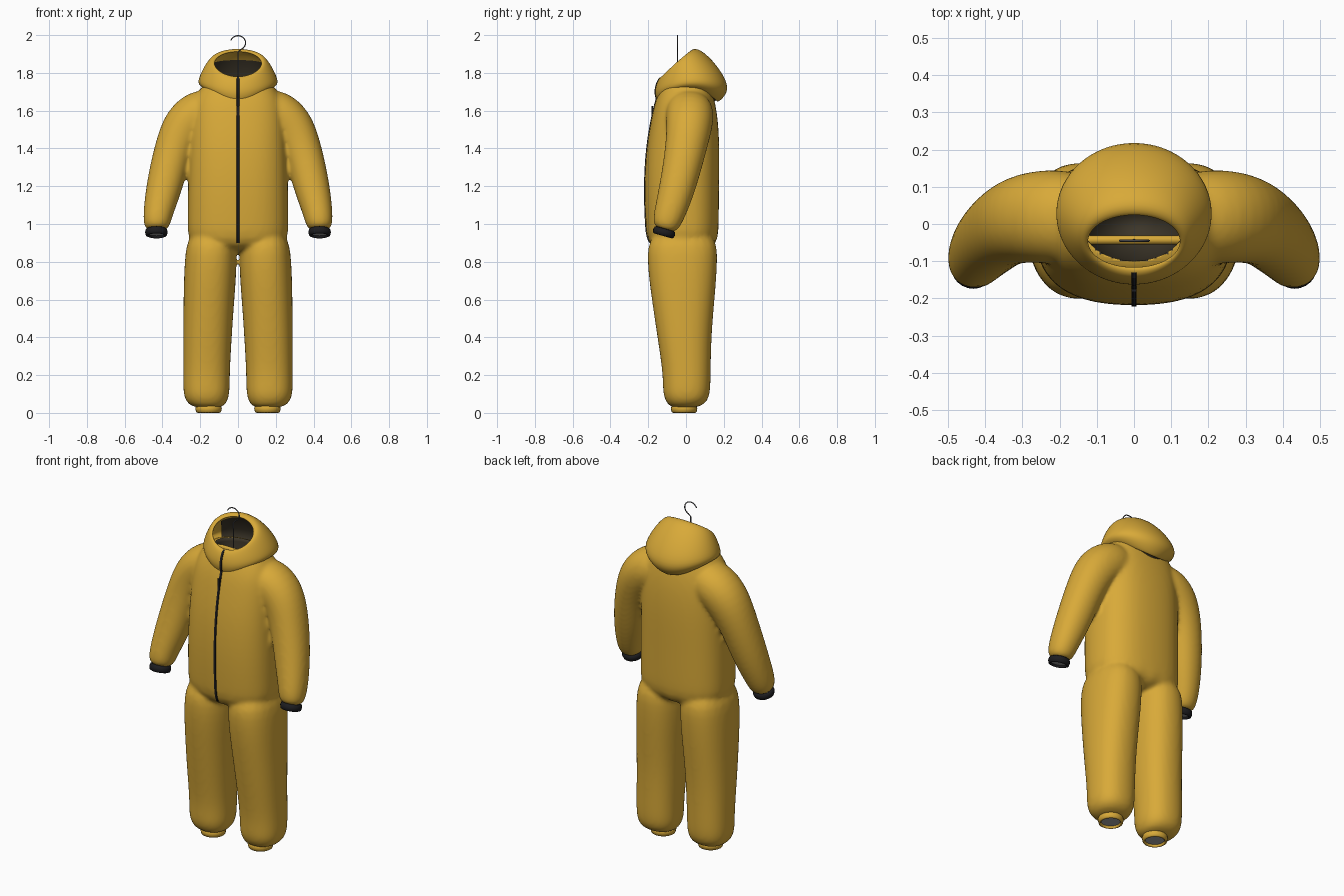
import bpy, bmesh, math
from mathutils import Vector
from mathutils.bvhtree import BVHTree

if "Cube" in bpy.data.objects:
    bpy.data.objects.remove(bpy.data.objects["Cube"])


def mat(name, rgb):
    m = bpy.data.materials.new(name)
    m.diffuse_color = (*rgb, 1)
    m.use_nodes = True
    m.node_tree.nodes["Principled BSDF"].inputs["Base Color"].default_value = m.diffuse_color
    return m


YELLOW = mat("suit yellow", (0.69, 0.40, 0.04))
BLACK = mat("trim black", (0.012, 0.012, 0.014))
LINING = mat("dark lining", (0.045, 0.036, 0.022))
GREY = mat("inner grey", (0.36, 0.36, 0.36))
STEEL = mat("wire steel", (0.10, 0.10, 0.11))


def make(name, bm, material, smooth=True):
    me = bpy.data.meshes.new(name)
    bm.to_mesh(me)
    bm.free()
    me.materials.append(material)
    for p in me.polygons:
        p.use_smooth = smooth
    ob = bpy.data.objects.new(name, me)
    bpy.context.collection.objects.link(ob)
    return ob


def ring(c, n, ra, rb, power=2.0, count=20):
    """Superellipse section around c, facing n."""
    n = Vector(n).normalized()
    v = Vector((0, 1, 0))
    v = (v - n * v.dot(n)).normalized()
    u = v.cross(n)
    pts = []
    for i in range(count):
        t = 2 * math.pi * i / count
        a, b = math.cos(t), math.sin(t)
        a = math.copysign(abs(a) ** (2 / power), a)
        b = math.copysign(abs(b) ** (2 / power), b)
        pts.append(Vector(c) + u * a * ra + v * b * rb)
    return pts


def loft(bm, rings, caps=True, closed=True):
    vs = [[bm.verts.new(p) for p in r] for r in rings]
    n = len(vs[0])
    faces = []
    for a, b in zip(vs, vs[1:]):
        for i in range(n if closed else n - 1):
            j = (i + 1) % n
            faces.append(bm.faces.new((a[i], b[i], b[j], a[j])))
    if caps:
        faces += [bm.faces.new(vs[0]), bm.faces.new(vs[-1][::-1])]
        bmesh.ops.recalc_face_normals(bm, faces=faces)


def level(z, cx, rx, front, back, power):
    return ring((cx, (front + back) / 2, z), (0, 0, 1), rx, (back - front) / 2, power)


# Suit body: torso, legs and sleeves lofted, then fused into one soft skin
bm = bmesh.new()
torso = [(0.84, .268, -.205, .17), (1.0, .27, -.217, .176), (1.2, .268, -.224, .177),
         (1.4, .262, -.213, .18), (1.55, .255, -.187, .172), (1.65, .24, -.165, .155),
         (1.72, .2, -.135, .135), (1.76, .165, -.12, .125)]
loft(bm, [level(z, 0, rx, f, b, 2.5) for z, rx, f, b in torso])
leg = [(.98, .14, .125, -.2, .165), (.8, .144, .142, -.21, .17), (.6, .154, .136, -.183, .153),
       (.4, .162, .13, -.153, .135), (.2, .167, .124, -.122, .132), (.1, .167, .125, -.125, .13),
       (.055, .166, .108, -.105, .11), (.025, .158, .075, -.08, .062)]
arm = [((.08, .01, 1.62), (1, 0, -.2), .10, .11), ((.19, .02, 1.60), (.8, 0, -.5), .13, .13),
       ((.28, .02, 1.53), (.55, -.05, -.85), .125, .125), ((.342, 0, 1.4), (.3, -.18, -1), .103, .11),
       ((.39, -.043, 1.2), (.25, -.25, -1), .098, .098), ((.423, -.085, 1.06), (.15, -.3, -1), .08, .085),
       ((.43, -.105, 1.0), (.05, -.3, -1), .072, .074), ((.432, -.115, .965), (0, -.27, -.96), .054, .054)]
for s in (1, -1):
    loft(bm, [level(z, s * cx, rx, f, b, 2.3) for z, cx, rx, f, b in leg])
    loft(bm, [ring((s * c[0], c[1], c[2]), (s * n[0], n[1], n[2]), ra, rb, 2.1)
              for c, n, ra, rb in arm])
body = make("suit_body", bm, YELLOW)
body.modifiers.new("round", 'SUBSURF').levels = 2
rm = body.modifiers.new("fuse", 'REMESH')
rm.mode, rm.voxel_size, rm.use_smooth_shade = 'VOXEL', 0.011, True
sm = body.modifiers.new("soften", 'SMOOTH')
sm.factor, sm.iterations = 0.5, 8

# Neck cavity cut into the body
CAV_C, CAV_R = Vector((0, 0, 1.77)), Vector((.14, .10, .26))
bm = bmesh.new()
bmesh.ops.create_uvsphere(bm, u_segments=32, v_segments=20, radius=1)
bmesh.ops.scale(bm, vec=CAV_R, verts=bm.verts)
bmesh.ops.translate(bm, vec=CAV_C, verts=bm.verts)
cutter = make("neck_cutter", bm, LINING)
cutter.hide_render = True
cut = body.modifiers.new("neck", 'BOOLEAN')
cut.operation, cut.object = 'DIFFERENCE', cutter
bpy.context.view_layer.update()
dg = bpy.context.evaluated_depsgraph_get()
me = bpy.data.meshes.new_from_object(body.evaluated_get(dg))
body.modifiers.clear()
body.data = me
bpy.data.objects.remove(cutter)
me.materials.clear()
me.materials.append(YELLOW)
me.materials.append(LINING)
for p in me.polygons:
    d = p.center - CAV_C
    inside = sum((d[k] / CAV_R[k]) ** 2 for k in range(3)) < 1.02
    p.material_index = 1 if inside else 0
    p.use_smooth = True

# Hood: rings given by side (x, z), front (y, z) and back (y, z)
HOOD = [(.122, 1.855, -.118, 1.782, .02, 1.918), (.145, 1.872, -.135, 1.778, .06, 1.938),
        (.182, 1.83, -.147, 1.765, .145, 1.868), (.212, 1.768, -.16, 1.735, .222, 1.755),
        (.212, 1.735, -.168, 1.69, .222, 1.69), (.17, 1.712, -.152, 1.645, .17, 1.64)]


def hood_ring(r, t, inset=0.0):
    x, zs, fy, fz, by, bz = r
    s = math.sin(t)
    fy, by, x = fy + inset, by - inset, x - inset
    z = zs + (bz - fz) / 2 * s + ((bz + fz) / 2 - zs) * s * s
    return Vector((x * math.cos(t), (fy + by) / 2 + (by - fy) / 2 * s, z))


bm = bmesh.new()
loft(bm, [[hood_ring(r, 2 * math.pi * i / 28) for i in range(28)] for r in HOOD], caps=False)
hood = make("hood", bm, YELLOW)
so = hood.modifiers.new("thick", 'SOLIDIFY')
so.thickness, so.offset = 0.014, -1
hood.modifiers.new("round", 'SUBSURF').levels = 2
hood.modifiers["round"].render_levels = 2

# Dark lining at the back of the hood
bm = bmesh.new()
loft(bm, [[hood_ring(r, math.pi * (.12 + .76 * i / 14), .028) for i in range(15)]
          for r in HOOD[2:]], caps=False, closed=False)
make("hood_lining", bm, LINING)


# Cuffs: soft tubes with a grey inner wall
def cuff(name, c, n, r, tube, material):
    c, n = Vector(c), Vector(n).normalized()
    bm = bmesh.new()
    prof = [(r - .008, -tube), (r, -tube * .8), (r + .004, 0), (r, tube * .8), (r - .008, tube),
            (r - .013, tube * .8), (r - .014, -tube * .8), (r - .008, -tube)]
    loft(bm, [ring(c + n * h, n, q, q, 2, 24) for q, h in prof], caps=False)
    bmesh.ops.remove_doubles(bm, verts=bm.verts, dist=1e-5)
    bmesh.ops.recalc_face_normals(bm, faces=bm.faces)
    make(name, bm, material)
    bm = bmesh.new()
    bm.faces.new([bm.verts.new(p) for p in ring(c + n * tube * .35, n, r - .012, r - .012, 2, 24)])
    make(name + "_inside", bm, GREY, False)


for s, side in ((1, "left"), (-1, "right")):
    cuff(side + "_ankle_cuff", (s * .156, -.01, .022), (0, 0, -1), .066, .022, YELLOW)
    cuff(side + "_wrist_cuff", (s * .432, -.116, .956), (0, -.27, -.96), .056, .02, BLACK)

# Zip: thin strip laid on the front of the hood and body
bpy.context.view_layer.update()
dg = bpy.context.evaluated_depsgraph_get()
trees = [BVHTree.FromObject(o, dg) for o in (body, hood)]


def front_y(z):
    hits = [t.ray_cast(Vector((0.001, -1, z)), Vector((0, 1, 0)))[0] for t in trees]
    return min([h.y for h in hits if h] or [1])


bm = bmesh.new()
rows = []
for i in range(90):
    z = 0.9 + i * 0.01
    y = front_y(z)
    if y < -0.1:
        rows.append([Vector((-.007, y + .002, z)), Vector((-.006, y - .004, z)),
                     Vector((.006, y - .004, z)), Vector((.007, y + .002, z))])
loft(bm, rows[::-1], caps=False, closed=False)
make("zip", bm, BLACK, False)

# Zip pull
bm = bmesh.new()
bmesh.ops.create_cube(bm, size=1)
bmesh.ops.scale(bm, vec=(.014, .008, .05), verts=bm.verts)
bmesh.ops.translate(bm, vec=(0, front_y(1.6) - .006, 1.6), verts=bm.verts)
make("zip_pull", bm, BLACK, False)


# Hanger: bar inside the neck and a wire hook above it
def wire(name, pts, radius, material):
    cu = bpy.data.curves.new(name, 'CURVE')
    cu.dimensions = '3D'
    cu.bevel_depth, cu.bevel_resolution = radius, 2
    sp = cu.splines.new('POLY')
    sp.points.add(len(pts) - 1)
    for p, q in zip(sp.points, pts):
        p.co = (*q, 1)
    cu.materials.append(material)
    ob = bpy.data.objects.new(name, cu)
    bpy.context.collection.objects.link(ob)


wire("hanger_bar", [(-.165, -.043, 1.725), (-.08, -.043, 1.745), (.08, -.043, 1.745),
                    (.165, -.043, 1.725)], .012, YELLOW)
hook = [(.04 * math.cos(a), -.045, 1.959 + .038 * math.sin(a))
        for a in [math.radians(160 - 12 * i) for i in range(20)]]
wire("hanger_hook", hook + [(0, -.045, 1.91), (0, -.043, 1.745)], .003, STEEL)
